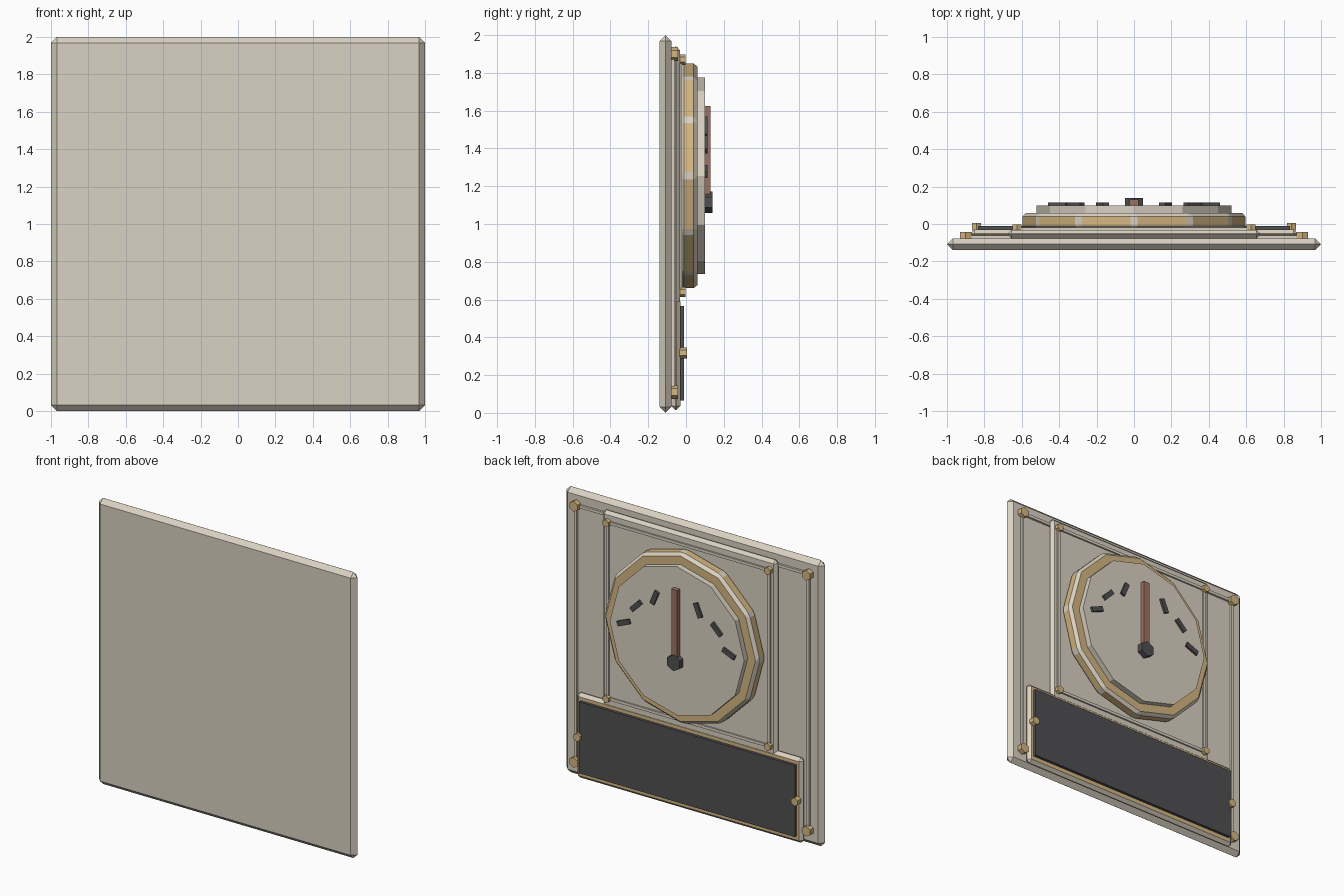
import bpy, bmesh
from math import sin, cos, pi, radians
from mathutils import Matrix

cube = bpy.data.objects.get("Cube")
if cube:
    bpy.data.objects.remove(cube, do_unlink=True)


def material(name, rgb):
    m = bpy.data.materials.new(name)
    m.use_nodes = True
    m.diffuse_color = (*rgb, 1)
    m.node_tree.nodes["Principled BSDF"].inputs["Base Color"].default_value = (*rgb, 1)
    return m


CREAM = material("cream", (0.70, 0.64, 0.54))
BRASS = material("brass", (0.66, 0.47, 0.22))
DARK = material("charcoal", (0.08, 0.08, 0.085))
BROWN = material("brown", (0.34, 0.175, 0.12))


def finish(bm, name, mat, bevel=0, edge_mat=None):
    bmesh.ops.recalc_face_normals(bm, faces=bm.faces)
    mesh = bpy.data.meshes.new(name)
    bm.to_mesh(mesh)
    bm.free()
    mesh.materials.append(mat)
    ob = bpy.data.objects.new(name, mesh)
    bpy.context.collection.objects.link(ob)
    if bevel:
        mod = ob.modifiers.new("chamfer", 'BEVEL')
        mod.width = bevel
        mod.segments = 1
        mod.limit_method = 'NONE'
        if edge_mat:
            mesh.materials.append(edge_mat)
            mod.material = 1
    return ob


def box(name, mat, x, y, z, bevel=0, edge_mat=None, turn=0):
    """Box from (min, max) ranges, optionally turned about y through its centre."""
    spans = (x, y, z)
    size = [b - a for a, b in spans]
    centre = [(a + b) / 2 for a, b in spans]
    bm = bmesh.new()
    m = Matrix.Translation(centre) @ Matrix.Rotation(turn, 4, 'Y') @ Matrix.Diagonal((*size, 1))
    bmesh.ops.create_cube(bm, size=1, matrix=m)
    return finish(bm, name, mat, bevel, edge_mat)


def prism(name, mat, sides, r, x, z, y, bevel=0, edge_mat=None):
    """Regular prism along y with one corner pointing up."""
    bm = bmesh.new()
    ring = [bm.verts.new((x + r * sin(2 * pi * i / sides), y[0], z + r * cos(2 * pi * i / sides)))
            for i in range(sides)]
    face = bm.faces.new(ring)
    out = bmesh.ops.extrude_face_region(bm, geom=[face])
    moved = [v for v in out["geom"] if isinstance(v, bmesh.types.BMVert)]
    bmesh.ops.translate(bm, verts=moved, vec=(0, y[1] - y[0], 0))
    return finish(bm, name, mat, bevel, edge_mat)


def bolted_frame(name, half, low, high, bolt_r, back, bolt_y, rod_y):
    """Four bolts joined by thin trim strips."""
    w = 0.01
    for z, level in ((low, "lower"), (high, "upper")):
        box(f"{name}_{level}_strip", CREAM, (-half, half), (back, rod_y), (z - w, z + w))
        for s, side in ((1, "left"), (-1, "right")):
            prism(f"{name}_{level}_{side}_bolt", BRASS, 6, bolt_r, s * half, z, (back, bolt_y))
    for s, side in ((1, "left"), (-1, "right")):
        box(f"{name}_{side}_strip", CREAM, (s * half - w, s * half + w), (back, rod_y), (low, high))


# Stacked plates
box("base_plate", CREAM, (-1, 1), (-0.14, -0.077), (0, 2), 0.031)
box("dial_plate", CREAM, (-0.675, 0.675), (-0.077, -0.031), (0.57, 1.94), 0.021)
box("label_plate", BRASS, (-0.875, 0.875), (-0.077, -0.03), (0.015, 0.61), 0.021, CREAM)
box("label_panel", DARK, (-0.835, 0.835), (-0.035, -0.01), (0.065, 0.565))

# Bolts and trim
bolted_frame("outer", 0.9, 0.11, 1.9, 0.036, -0.08, -0.042, -0.062)
bolted_frame("inner", 0.625, 0.64, 1.87, 0.027, -0.034, -0.003, -0.02)
for s, side in ((1, "left"), (-1, "right")):
    prism(f"label_{side}_bolt", BRASS, 6, 0.029, s * 0.842, 0.318, (-0.034, 0.005))

# Dial
prism("dial_rim", BRASS, 12, 0.6, 0, 1.255, (-0.031, 0.06), 0.02, CREAM)
prism("dial_face", CREAM, 12, 0.52, 0, 1.255, (0.03, 0.1))

# Scale marks, fanned around the hub on both sides
for s, side in ((1, "left"), (-1, "right")):
    for i in range(1, 4):
        a = radians(22.5 * i)
        x, z = s * 0.44 * cos(a), 1.11 + 0.44 * sin(a)
        box(f"mark_{side}_{i}", DARK, (x - 0.05, x + 0.05), (0.095, 0.115),
            (z - 0.017, z + 0.017), turn=s * a)

# Needle and hub
box("needle", BROWN, (-0.023, 0.023), (0.1, 0.13), (1.11, 1.625))
prism("hub", DARK, 6, 0.056, 0, 1.115, (0.095, 0.14))
